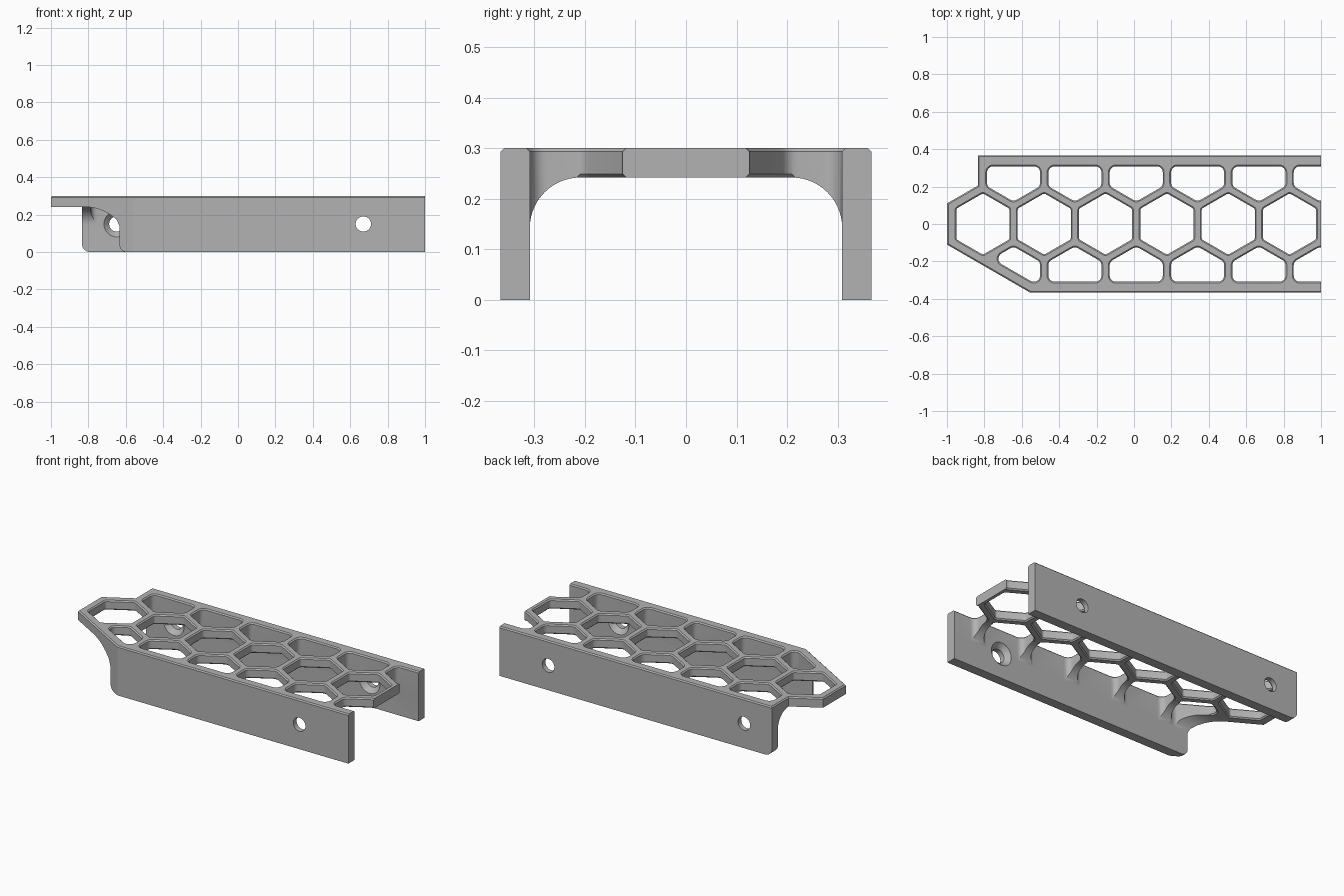
import bpy, bmesh, math
from mathutils import Matrix, Vector

if "Cube" in bpy.data.objects:
    bpy.data.objects.remove(bpy.data.objects["Cube"], do_unlink=True)

HALF_W, INNER, TOP, UNDER = 0.367, 0.309, 0.30, 0.242
PITCH, APOTHEM, CH = 0.328, 0.142, 0.007
FIRST = -0.808

grey = bpy.data.materials.new("light_grey")
grey.use_nodes = True
colour = (0.45, 0.45, 0.45, 1)
grey.diffuse_color = colour
grey.node_tree.nodes["Principled BSDF"].inputs["Base Color"].default_value = colour


def offset(poly, d):
    """Move a counter-clockwise outline outward by d."""
    if d == 0:
        return poly
    out = []
    for i, p in enumerate(poly):
        a, b = p - poly[i - 1], poly[(i + 1) % len(poly)] - p
        n1 = Vector((a.y, -a.x)).normalized()
        n2 = Vector((b.y, -b.x)).normalized()
        out.append(p + (n1 + n2) * d / (1 + n1.dot(n2)))
    return out


def clip(poly, normal, limit):
    """Keep the side of the outline where normal . p >= limit."""
    n, out = Vector(normal), []
    for i, q in enumerate(poly):
        p = poly[i - 1]
        dp, dq = n.dot(p) - limit, n.dot(q) - limit
        if dp * dq < 0:
            out.append(p.lerp(q, dp / (dp - dq)))
        if dq >= 0:
            out.append(q)
    return out


def rounded(poly, r, steps=6):
    """Replace each corner with an arc of radius r."""
    out = []
    for i, p in enumerate(poly):
        a = (poly[i - 1] - p).normalized()
        b = (poly[(i + 1) % len(poly)] - p).normalized()
        half = a.angle(b) / 2
        centre = p + (a + b).normalized() * r / math.sin(half)
        start = p + a * r / math.tan(half) - centre
        sweep = math.pi - 2 * half
        for k in range(steps + 1):
            t = sweep * k / steps
            c, s = math.cos(t), math.sin(t)
            out.append(centre + Vector((start.x * c - start.y * s, start.x * s + start.y * c)))
    return out


def prism(bm, poly, levels, matrix=Matrix()):
    """Stack outlines at rising (height, offset) levels into a closed solid."""
    loops = [[bm.verts.new(matrix @ Vector((p.x, p.y, z))) for p in offset(poly, d)]
             for z, d in levels]
    n = len(poly)
    for lo, hi in zip(loops, loops[1:]):
        for i in range(n):
            bm.faces.new((lo[i], lo[(i + 1) % n], hi[(i + 1) % n], hi[i]))
    bm.faces.new(loops[0][::-1])
    bm.faces.new(loops[-1])


def solid(name, items):
    bm = bmesh.new()
    for item in items:
        prism(bm, *item)
    bm.normal_update()
    mesh = bpy.data.meshes.new(name)
    bm.to_mesh(mesh)
    bm.free()
    mesh.materials.append(grey)
    ob = bpy.data.objects.new(name, mesh)
    bpy.context.scene.collection.objects.link(ob)
    return ob


def combine(target, tool, operation):
    """Boolean the tool into the target, using the first solver that gives a full-length part."""
    mod = target.modifiers.new(tool.name, 'BOOLEAN')
    mod.object, mod.operation = tool, operation
    for solver in ('MANIFOLD', 'EXACT', 'FLOAT'):
        mod.solver = solver
        target.update_tag()
        graph = bpy.context.evaluated_depsgraph_get()
        result = bpy.data.meshes.new_from_object(target.evaluated_get(graph))
        xs = [v.co.x for v in result.vertices]
        if xs and max(xs) - min(xs) > 1.9:
            target.data = result
            break
    target.modifiers.remove(mod)
    bpy.data.objects.remove(tool, do_unlink=True)


def points(*pairs):
    return [Vector(p) for p in pairs]


def hexagon(cx, cy):
    r = APOTHEM / math.cos(math.pi / 6)
    return [Vector((cx + r * math.cos(a), cy + r * math.sin(a)))
            for a in (math.radians(30 + 60 * k) for k in range(6))]


# Channel section with filleted inner corners, swept along x
R = 0.1
arc = [Vector((INNER - R + R * math.cos(a), UNDER - R + R * math.sin(a)))
       for a in (math.pi / 2 * k / 14 for k in range(15))]
outer = points((INNER, 0), (0.4, 0), (0.4, 0.35), (-0.4, 0.35), (-0.4, 0), (-INNER, 0))
section = outer + [Vector((-p.x, p.y)) for p in arc] + arc[::-1]
along_x = Matrix(((0, 0, 1, 0), (1, 0, 0, 0), (0, 1, 0, 0), (0, 0, 0, 1)))
channel = solid("honeycomb_channel", [(section, [(-1.1, 0), (1, 0)], along_x)])

# Plan outline with a chamfered top edge
outline = points((-1, -0.11), (-0.555, -HALF_W), (1.2, -HALF_W), (1.2, HALF_W),
                 (-0.835, HALF_W), (-0.835, 0.205), (-1, 0.11))
combine(channel, solid("outline", [(outline, [(-0.1, 0), (TOP - CH, 0), (TOP, -CH)])]),
        'INTERSECT')

# Middle row of hexagons, and side rows clipped by the walls and the slanted nose
through = [(UNDER - CH, 2 * CH), (UNDER + CH, 0), (TOP - CH, 0), (TOP + CH, 2 * CH)]
cells, slots = [], []
for k in range(6):
    cx = FIRST + k * PITCH
    cells.append((rounded(hexagon(cx, 0), 0.015, 3), through))
    for side in (-1, 1):
        shape = hexagon(cx + PITCH / 2, side * PITCH * math.sin(math.pi / 3))
        shape = clip(shape, (0, -side), -INNER + 0.0005)
        if k == 0 and side < 0:
            shape = clip(shape, (0.5, 0.866), -0.54)
        slots.append((side, rounded(shape, 0.033)))
cells += [(s, [(0.1, 0)] + through[2:]) for side, s in slots]
combine(channel, solid("cells", cells), 'DIFFERENCE')

# Chamfers under the ribs beside the side rows
under = [(clip(s, (0, -side), -INNER + R),
          [(UNDER - CH, 2 * CH), (UNDER + CH + 0.003, -0.003)]) for side, s in slots]
combine(channel, solid("rib_chamfers", under), 'DIFFERENCE')

# Countersunk screw holes
circle = [Vector((0.041 * math.cos(a), 0.041 * math.sin(a)))
          for a in (math.tau * k / 32 for k in range(32))]
screws = []
for x, side in ((0.67, -1), (0.67, 1), (-0.648, 1)):
    turn = Matrix.Translation((x, 0, 0.15)) @ Matrix.Rotation(-side * math.pi / 2, 4, 'X')
    screws.append((circle, [(0.24, 0.028), (INNER, 0.028), (0.336, 0), (0.45, 0)], turn))
combine(channel, solid("screw_holes", screws), 'DIFFERENCE')


# Rounded lower corners at the nose end of both walls
def corner(x, r):
    return [Vector((x + r - r * math.sin(a), r - r * math.cos(a)))
            for a in (math.pi / 2 * k / 8 for k in range(9))]


upright = Matrix.Rotation(math.pi / 2, 4, 'X')
front = (points((-0.9, -0.05), (-0.594, -0.05)) + corner(-0.634, 0.04)
         + points((-0.634, 0.14), (-0.65, 0.175), (-0.69, 0.205), (-0.76, 0.225)))
back = points((-0.9, -0.05), (-0.79, -0.05)) + corner(-0.835, 0.045) + points((-0.9, 0.045))
combine(channel, solid("wall_corners", [(front, [(0.2, 0), (0.45, 0)], upright),
                                        (back, [(-0.45, 0), (-0.2, 0)], upright)]),
        'DIFFERENCE')

bpy.ops.object.select_all(action='DESELECT')
channel.select_set(True)
bpy.context.view_layer.objects.active = channel
bpy.ops.object.shade_smooth_by_angle(angle=math.radians(25))
